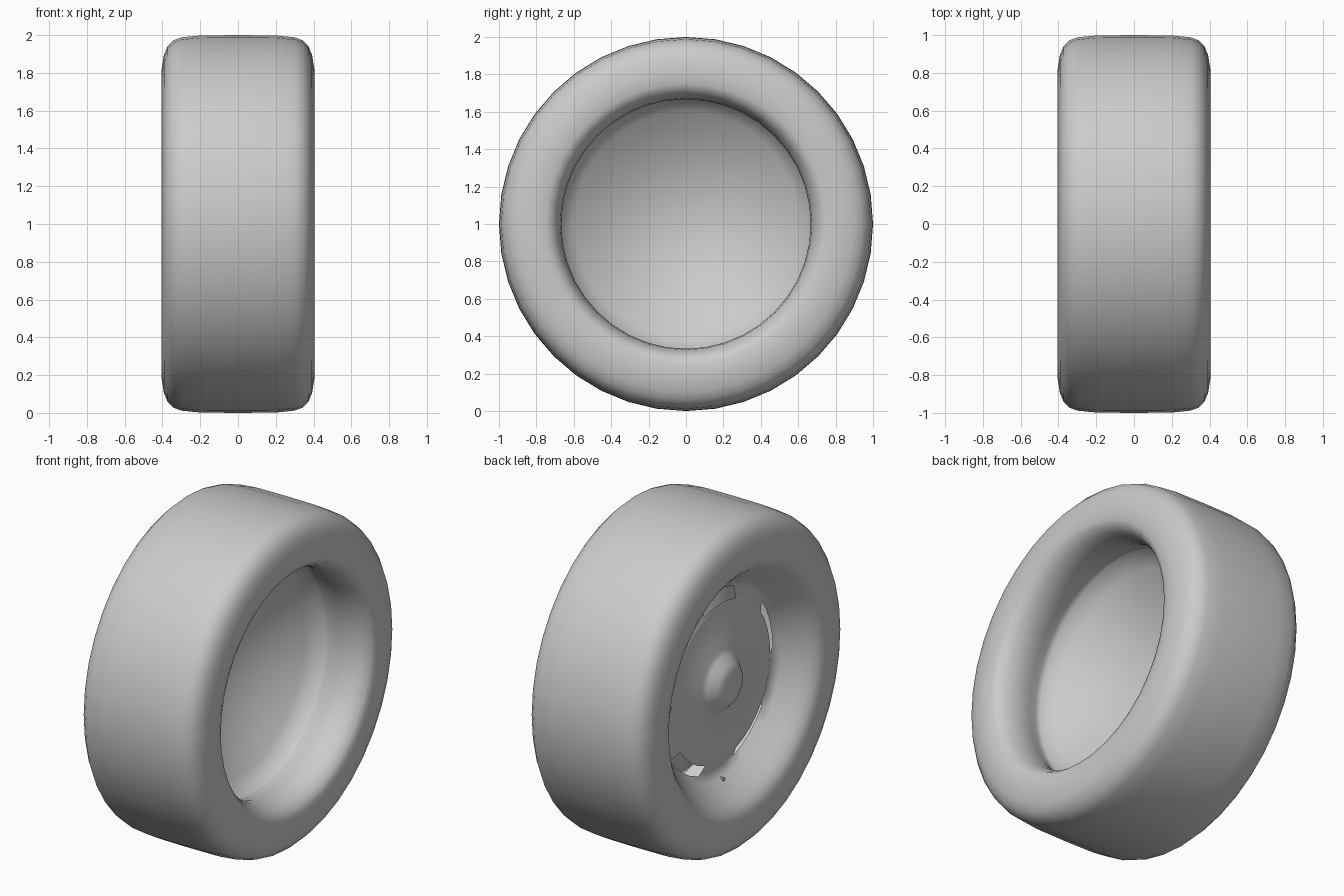
import bpy, math
from math import cos, sin, tau, radians

if "Cube" in bpy.data.objects:
    bpy.data.objects.remove(bpy.data.objects["Cube"])

def lathe(name, profile, seg, cut=None):
    """Spin (x, radius) points around the wheel axle; radius 0 makes a pole."""
    verts, rings, faces = [], [], []
    for x, r in profile:
        if r == 0:
            rings.append([len(verts)] * seg)
            verts.append((x, 0, 1))
        else:
            rings.append(list(range(len(verts), len(verts) + seg)))
            verts += [(x, r * cos(tau * i / seg), 1 + r * sin(tau * i / seg)) for i in range(seg)]
    for k in range(len(rings) - 1):
        a, b = rings[k], rings[k + 1]
        for i in range(seg):
            if cut and cut(k, i):
                continue
            j = (i + 1) % seg
            faces.append(tuple(dict.fromkeys((a[i], a[j], b[j], b[i]))))
    me = bpy.data.meshes.new(name)
    me.from_pydata(verts, [], faces)
    ob = bpy.data.objects.new(name, me)
    bpy.context.collection.objects.link(ob)
    bpy.context.view_layer.objects.active = ob
    bpy.ops.object.select_all(action='DESELECT')
    ob.select_set(True)
    bpy.ops.object.shade_smooth_by_angle(angle=radians(70))
    return ob

# Flat disc with raised hub, slots at its edge, and the dish out to the tyre
disc = [(-0.31, 0), (-0.308, 0.08), (-0.295, 0.12), (-0.255, 0.16), (-0.235, 0.19),
        (-0.235, 0.45), (-0.23, 0.475), (-0.20, 0.54), (-0.235, 0.575), (-0.28, 0.615),
        (-0.32, 0.65), (-0.36, 0.685), (-0.385, 0.715)]
# Tyre: half profile from face to tread, mirrored to the other side
half = [(-0.40, 0.75), (-0.404, 0.82), (-0.392, 0.895), (-0.373, 0.94), (-0.34, 0.973),
        (-0.30, 0.988), (-0.2, 0.998)]
tyre = half + [(0, 1.0)] + [(-x, r) for x, r in reversed(half)]
# Rounded lip that widens again behind its narrowest point, and a smooth bowl
lip = [(0.385, 0.715), (0.345, 0.69), (0.30, 0.673), (0.24, 0.667), (0.18, 0.675), (0.13, 0.688)]
bowl = [(-0.19 + 0.28 * (t / 8) ** 2, 0.69 * t / 8) for t in range(8, -1, -1)]

slot_ring = disc.index((-0.23, 0.475))
lathe("wheel", disc + tyre + lip + bowl, 40,
      cut=lambda k, i: k == slot_ring and i % 8 < 4)

# Valve stem
bpy.ops.mesh.primitive_cylinder_add(vertices=8, radius=0.01, depth=0.03,
                                    location=(-0.24, 0.0, 0.42), rotation=(0, math.pi / 2, 0))
bpy.context.object.name = "valve_stem"
